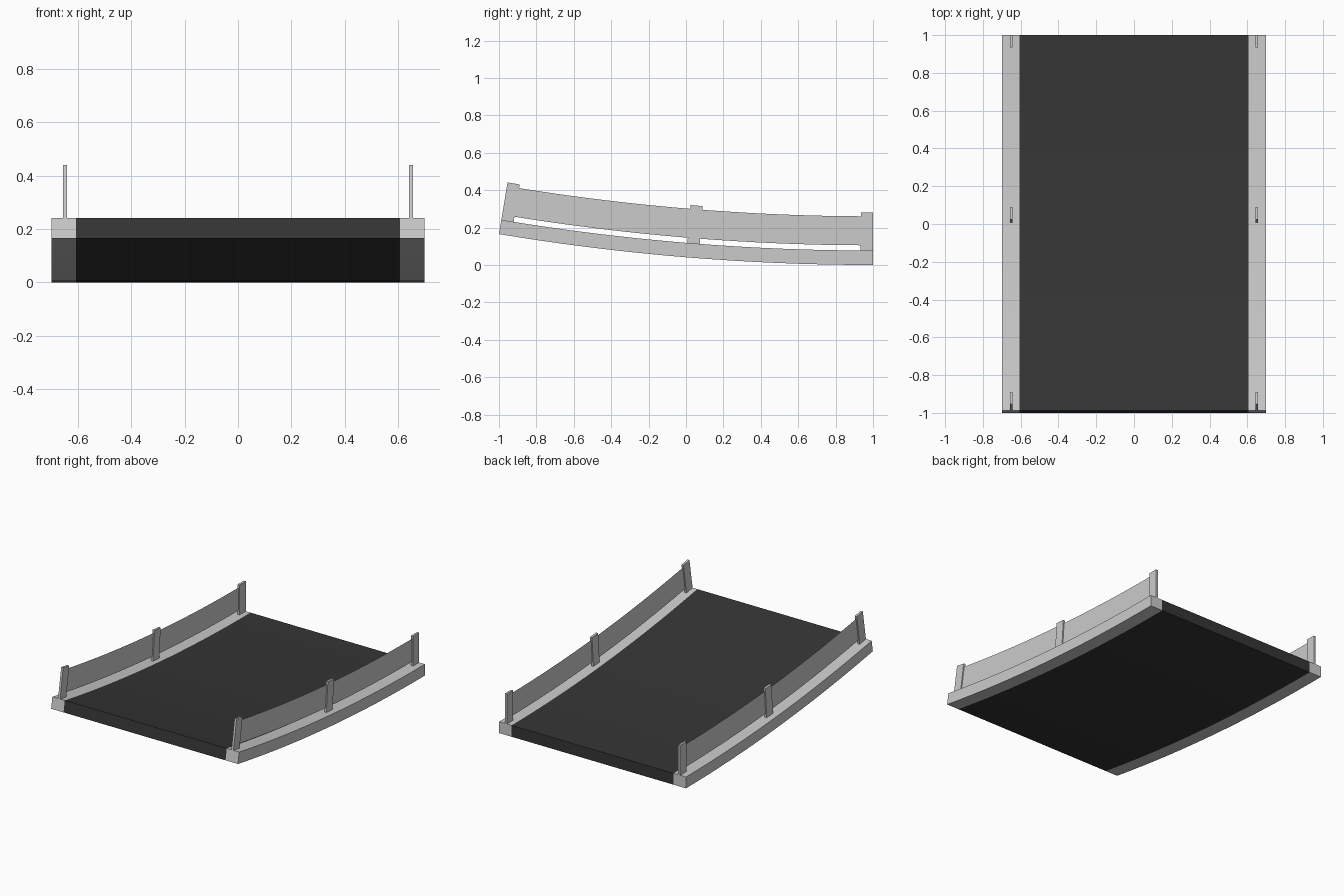
import bpy, bmesh, math

if "Cube" in bpy.data.objects:
    bpy.data.objects.remove(bpy.data.objects["Cube"])

BEND = 0.1646                 # total bend angle of the ramp
R = 2 / math.sin(BEND)        # radius of the underside
L = R * BEND                  # arc length of the underside
THICK = 0.077                 # deck thickness


def arc_point(x, s, h):
    """Point at arc distance s from the back end, height h above the underside."""
    a = s / R
    return (x, 1 - (R - h) * math.sin(a), R - (R - h) * math.cos(a))


def material(name, v):
    m = bpy.data.materials.new(name)
    m.diffuse_color = (v, v, v, 1)
    m.use_nodes = True
    m.node_tree.nodes["Principled BSDF"].inputs["Base Color"].default_value = m.diffuse_color
    return m


def bent_strip(name, x0, x1, spans, h0, h1, segs, mat=None, mirror=False):
    """Bent box (or single sheet when x0 == x1) along each arc span."""
    bm = bmesh.new()
    sheet = x0 == x1
    section = [(x0, h0), (x0, h1)] if sheet else [(x0, h0), (x1, h0), (x1, h1), (x0, h1)]
    n = len(section)
    for s0, s1 in spans:
        rings = [[bm.verts.new(arc_point(x, s0 + (s1 - s0) * i / segs, h)) for x, h in section]
                 for i in range(segs + 1)]
        for a, b in zip(rings, rings[1:]):
            for k in range(1 if sheet else n):
                j = (k + 1) % n
                bm.faces.new((a[k], a[j], b[j], b[k]))
        if not sheet:
            bm.faces.new(rings[0][::-1])
            bm.faces.new(rings[-1])
    bmesh.ops.recalc_face_normals(bm, faces=bm.faces)
    me = bpy.data.meshes.new(name)
    bm.to_mesh(me)
    bm.free()
    ob = bpy.data.objects.new(name, me)
    bpy.context.collection.objects.link(ob)
    if mat:
        me.materials.append(mat)
    if mirror:
        ob.modifiers.new("mirror", 'MIRROR').use_mirror_merge = False
    return ob


asphalt = material("asphalt", 0.036)
panel_grey = material("panel_grey", 0.55)

# Road surface and the pale kerbs either side
bent_strip("road_deck", -0.607, 0.607, [(0, L)], 0, THICK, 16, asphalt)
bent_strip("kerbs", 0.607, 0.70, [(0, L)], 0, THICK, 16, mirror=True)

# Barrier posts: back, middle, front
W = 0.067
posts = [(0, W), (0.933, 0.933 + W), (L - W, L)]
bent_strip("barrier_posts", 0.642, 0.657, posts, THICK, 0.28, 1, mirror=True)

# Thin barrier panels running between the posts
bent_strip("barrier_panels", 0.6495, 0.6495, [(W / 2, L - W / 2)], 0.105, 0.26, 16,
           panel_grey, mirror=True)
